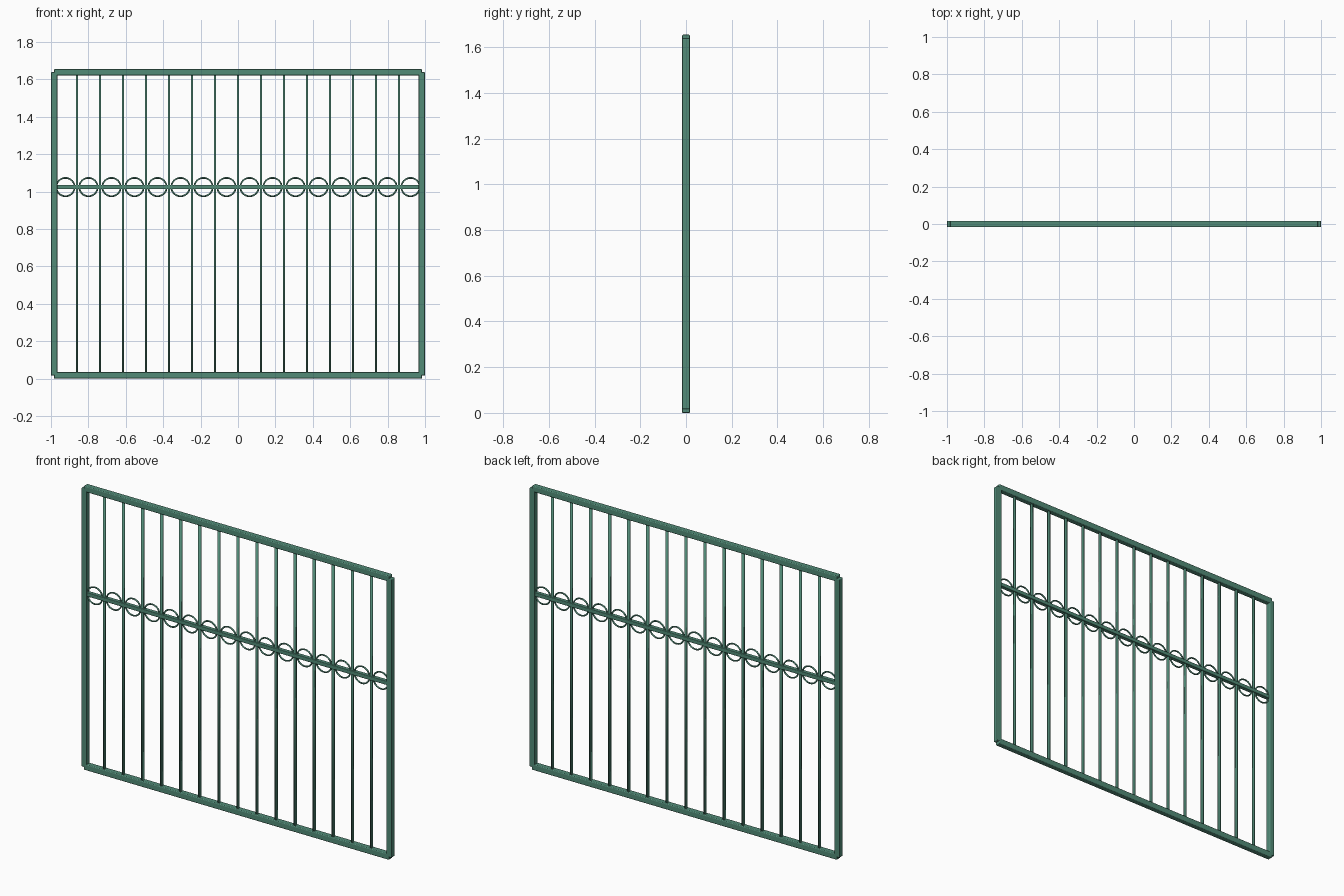
import bpy, math

if "Cube" in bpy.data.objects:
    bpy.data.objects.remove(bpy.data.objects["Cube"])

green = bpy.data.materials.new("painted green")
green.diffuse_color = (0.085, 0.26, 0.187, 1)
green.use_nodes = True
green.node_tree.nodes["Principled BSDF"].inputs["Base Color"].default_value = green.diffuse_color

HEIGHT = 1.655
TUBE = 0.034      # frame tube thickness
NOTCH = 0.016     # how far the tubes stop short of the outer corners
RAIL_Z = 1.024    # height of the middle rail
STEP = 0.123      # spacing of the upright bars


def finish(name):
    ob = bpy.context.object
    ob.name = name
    ob.data.materials.append(green)
    return ob


def tube(name, centre, size, bevel=0):
    """Square tube, optionally with rounded edges, softly shaded."""
    bpy.ops.mesh.primitive_cube_add(size=1, location=centre)
    ob = finish(name)
    ob.scale = size
    bpy.ops.object.transform_apply(location=False, rotation=False, scale=True)
    bpy.ops.object.shade_smooth()
    if bevel:
        mod = ob.modifiers.new("rounded edges", 'BEVEL')
        mod.width = bevel
        mod.segments = 3
        mod.harden_normals = True


# Outer frame: the corners leave a small notch between posts and rails
for side, label in ((-1, "left"), (1, "right")):
    tube(label + "_post", (side * (1 - TUBE / 2), 0, HEIGHT / 2),
         (TUBE, TUBE, HEIGHT - 2 * NOTCH), 0.005)
for z, label in ((TUBE / 2, "bottom"), (HEIGHT - TUBE / 2, "top")):
    tube(label + "_rail", (0, 0, z), (2 - 2 * NOTCH, TUBE, TUBE), 0.005)

# Middle rail
tube("middle_rail", (0, 0, RAIL_Z), (1.95, 0.023, 0.023), 0.003)

# Upright square bars, softly shaded over their ends
for i in range(-7, 8):
    tube("upright_bar", (i * STEP, 0, HEIGHT / 2),
         (0.0125, 0.0125, HEIGHT - TUBE))

# Decorative rings centred between the bars
for i in range(16):
    bpy.ops.mesh.primitive_torus_add(
        major_radius=0.0490, minor_radius=0.0045,
        major_segments=32, minor_segments=8,
        location=((i - 7.5) * STEP, 0, RAIL_Z), rotation=(math.pi / 2, 0, 0))
    finish("ring")
    bpy.ops.object.shade_smooth()
